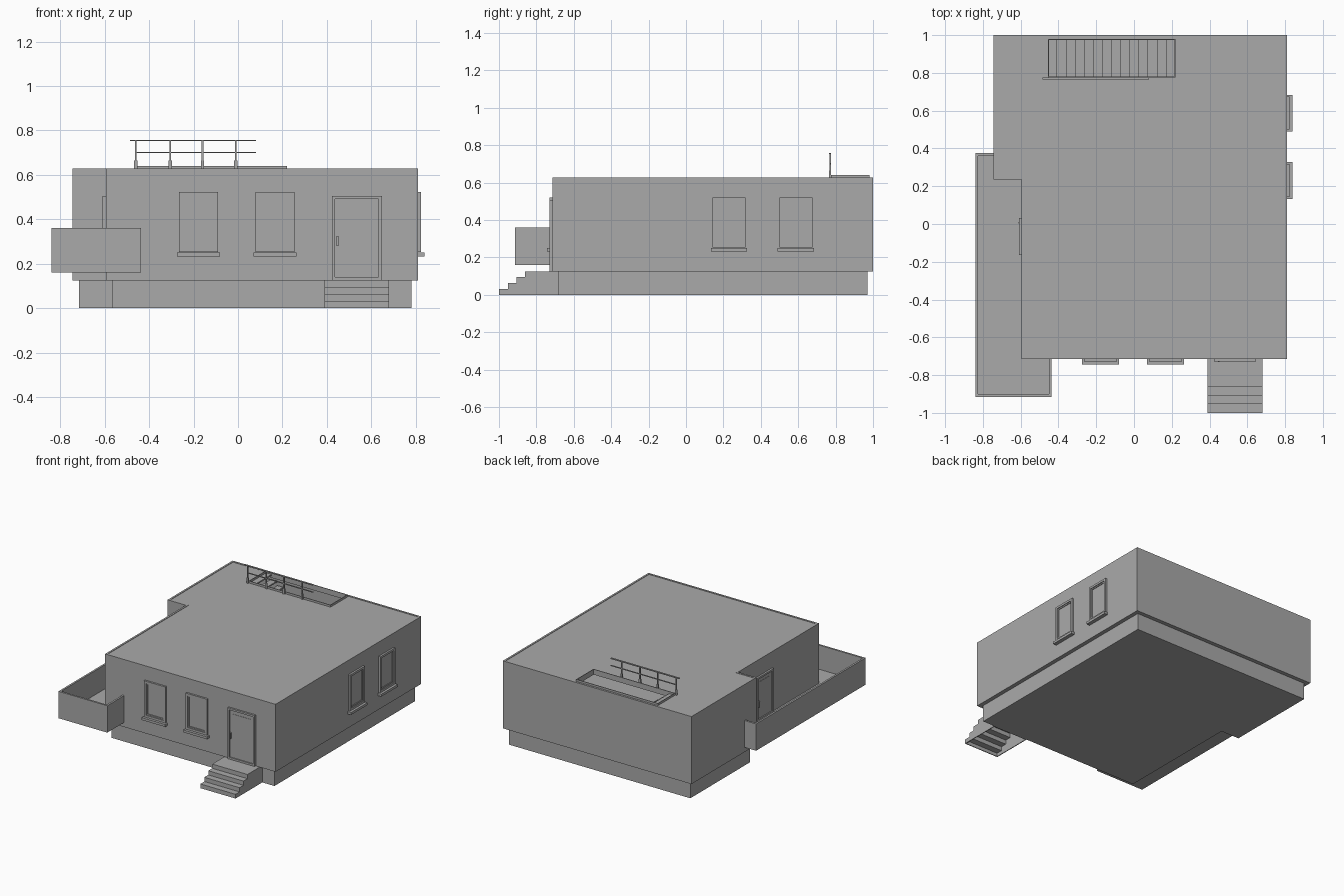
import bpy, bmesh, math
from mathutils import Matrix, Vector

if "Cube" in bpy.data.objects:
    bpy.data.objects.remove(bpy.data.objects["Cube"])

GREY = (0.4, 0.4, 0.4, 1)
mat = bpy.data.materials.new("plain grey")
mat.use_nodes = True
mat.diffuse_color = GREY
mat.node_tree.nodes["Principled BSDF"].inputs["Base Color"].default_value = GREY


def finish(name, bm, matrix=None):
    bmesh.ops.recalc_face_normals(bm, faces=bm.faces)
    mesh = bpy.data.meshes.new(name)
    bm.to_mesh(mesh)
    bm.free()
    mesh.materials.append(mat)
    obj = bpy.data.objects.new(name, mesh)
    bpy.context.collection.objects.link(obj)
    if matrix:
        obj.matrix_world = matrix
    return obj


def boxes(name, items, matrix=None):
    """One object from boxes given as (x0, x1, y0, y1, z0, z1)."""
    bm = bmesh.new()
    for x0, x1, y0, y1, z0, z1 in items:
        centre = Vector((x0 + x1, y0 + y1, z0 + z1)) / 2
        size = Matrix.Diagonal((x1 - x0, y1 - y0, z1 - z0, 1))
        bmesh.ops.create_cube(bm, size=1, matrix=Matrix.Translation(centre) @ size)
    return finish(name, bm, matrix)


def prism(name, outline, z0, z1, caps=True):
    """Extrude a plan outline; without caps only the upright faces remain."""
    bm = bmesh.new()
    face = bm.faces.new([bm.verts.new((x, y, z0)) for x, y in outline])
    new = bmesh.ops.extrude_face_region(bm, geom=[face], use_keep_orig=True)["geom"]
    bmesh.ops.translate(bm, vec=(0, 0, z1 - z0),
                        verts=[v for v in new if isinstance(v, bmesh.types.BMVert)])
    if not caps:
        flat = [f for f in bm.faces if len({round(v.co.z, 4) for v in f.verts}) == 1]
        bmesh.ops.delete(bm, geom=flat, context="FACES")
    return finish(name, bm)


def solidify(obj, thickness):
    mod = obj.modifiers.new("thickness", "SOLIDIFY")
    mod.thickness = thickness
    mod.offset = -1
    mod.use_even_offset = True


def plan(inset):
    """House outline with the notched corner, moved inward."""
    x0, x1, xn = -0.745 + inset, 0.81 - inset, -0.595 + inset
    y0, y1, yn = -0.715 + inset, 1 - inset, 0.235 + inset
    return [(xn, y0), (x1, y0), (x1, y1), (x0, y1), (x0, yn), (xn, yn)]


def ring(w, z0, z1, t, depth):
    """Four bars of a rectangular frame standing out toward -y."""
    h = w / 2
    return [(-h, -h + t, -depth, 0, z0, z1), (h - t, h, -depth, 0, z0, z1),
            (-h + t, h - t, -depth, 0, z0, z0 + t), (-h + t, h - t, -depth, 0, z1 - t, z1)]


# House shell
WALL = 0.014
prism("foundation", plan(0.03), 0, 0.126)
solidify(prism("outer_walls", plan(0), 0.125, 0.628, caps=False), WALL)
prism("house_floor", plan(WALL), 0.125, 0.14)

# Roof slab with the stairwell opening
SX0, SX1, SY0, SY1 = -0.455, 0.22, 0.775, 0.98
roof = prism("roof_slab", plan(WALL), 0.6, 0.625)
cutter = boxes("stairwell_cutter", [(SX0, SX1, SY0, SY1, 0.5, 0.7)])
cutter.hide_render = True
cutter.hide_viewport = True
cut = roof.modifiers.new("stairwell", "BOOLEAN")
cut.operation = "DIFFERENCE"
cut.solver = "EXACT"
cut.object = cutter
T = 0.005
boxes("stairwell_curb", [(SX0, SX1, SY0, SY0 + T, 0.6, 0.64), (SX0, SX1, SY1 - T, SY1, 0.6, 0.64),
                         (SX0, SX0 + T, SY0, SY1, 0.6, 0.64), (SX1 - T, SX1, SY0, SY1, 0.6, 0.64)])

# Inner stair: open treads going down toward +x
COUNT = 14
run, rise = (SX1 - SX0) / COUNT, 0.49 / COUNT
boxes("inner_stair_treads",
      [(SX0 + i * run, SX0 + (i + 1) * run, SY0 + T, SY1 - T,
        0.615 - i * rise, 0.625 - i * rise) for i in range(COUNT)])

# Roof railing
RY = 0.77
posts = [-0.46, -0.305, -0.16, -0.01]
boxes("railing_posts", [(x - 0.004, x + 0.004, RY - 0.004, RY + 0.004, 0.62, 0.755) for x in posts])
boxes("railing_post_feet", [(x - 0.007, x + 0.007, RY - 0.005, RY + 0.005, 0.62, 0.665) for x in posts])
boxes("railing_bars", [(-0.485, 0.08, RY - 0.006, RY + 0.006, 0.752, 0.758),
                       (-0.46, 0.08, RY - 0.003, RY + 0.003, 0.698, 0.704)])

# Balcony wrapped round the corner
BX0, BX1, BY0, BY1 = -0.84, -0.437, -0.915, 0.375
boxes("balcony_floor", [(BX0, -0.595, BY0, 0.235, 0.16, 0.18),
                        (-0.595, BX1, BY0, -0.715, 0.16, 0.18),
                        (BX0, -0.745, 0.235, BY1, 0.16, 0.18)])
boxes("balcony_parapet", [(BX0, BX0 + WALL, BY0, BY1, 0.16, 0.36),
                          (BX0 + WALL, BX1, BY0, BY0 + WALL, 0.16, 0.36),
                          (BX1 - WALL, BX1, BY0 + WALL, -0.715, 0.16, 0.36),
                          (BX0 + WALL, -0.745, BY1 - WALL, BY1, 0.16, 0.36)])


# Windows
def window(side, matrix):
    boxes(side + "_window_frame", ring(0.176, 0.253, 0.522, 0.016, 0.014), matrix)
    boxes(side + "_window_sash", ring(0.144, 0.269, 0.506, 0.009, 0.008), matrix)
    boxes(side + "_window_pane", [(-0.065, 0.065, -0.003, 0, 0.275, 0.5)], matrix)
    boxes(side + "_window_sill", [(-0.097, 0.097, -0.028, 0, 0.232, 0.25)], matrix)


for x in (-0.177, 0.167):
    window("front", Matrix.Translation((x, -0.715, 0)))
quarter = Matrix.Rotation(math.radians(90), 4, "Z")
for y in (0.23, 0.587):
    window("left", Matrix.Translation((0.81, y, 0)) @ quarter)


# Doors
def door(side, matrix, z0, width, handle_x):
    h = width / 2
    boxes(side + "_door_frame", ring(width, z0, 0.506, 0.014, 0.014), matrix)
    boxes(side + "_door_leaf", [(-h + 0.014, h - 0.014, -0.006, 0, z0 + 0.014, 0.492)], matrix)
    boxes(side + "_door_panel", [(-h + 0.035, h - 0.035, -0.008, 0, z0 + 0.06, 0.465)], matrix)
    boxes(side + "_door_handle", [(handle_x - 0.004, handle_x + 0.004, -0.016, 0, 0.28, 0.325)], matrix)


door("front", Matrix.Translation((0.535, -0.715, 0)), 0.126, 0.224, -0.087)
door("balcony", Matrix.Translation((-0.595, -0.067, 0)) @ quarter.inverted(), 0.18, 0.196, -0.073)

# Entrance steps: hollow stepped shell, open underneath
profile = [(-0.685, 0)]
edges = [-0.685, -0.86, -0.907, -0.953, -1.0]
for i in range(4):
    z = 0.126 - i * 0.0315
    profile += [(edges[i], z), (edges[i + 1], z)]
profile.append((-1.0, 0))
bm = bmesh.new()
side = bm.faces.new([bm.verts.new((0.39, y, z)) for y, z in profile])
new = bmesh.ops.extrude_face_region(bm, geom=[side], use_keep_orig=True)["geom"]
bmesh.ops.translate(bm, vec=(0.29, 0, 0), verts=[v for v in new if isinstance(v, bmesh.types.BMVert)])
bmesh.ops.recalc_face_normals(bm, faces=bm.faces)
bmesh.ops.delete(bm, geom=[f for f in bm.faces if f.normal.z < -0.9], context="FACES")
solidify(finish("entrance_steps", bm), 0.006)
